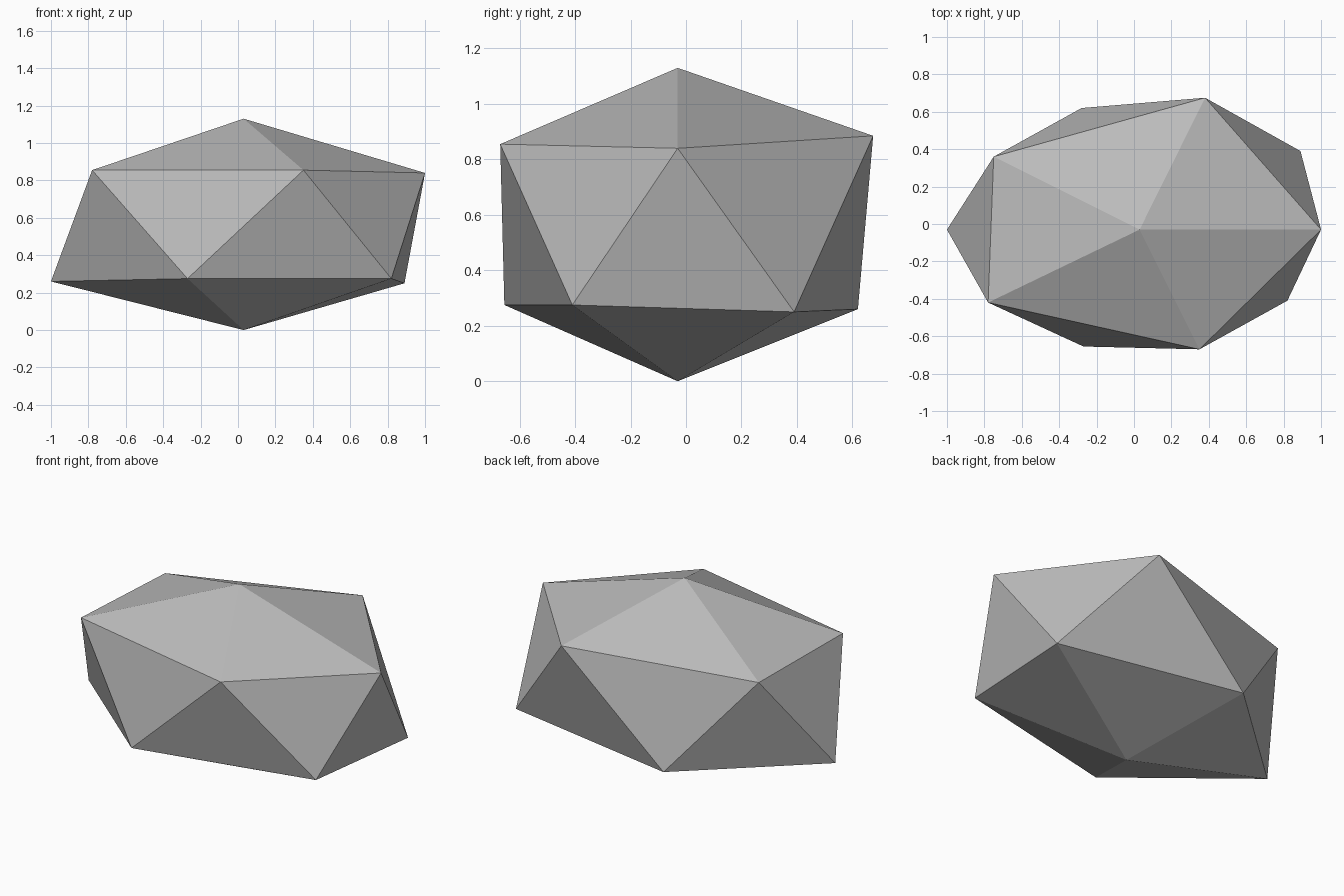
import bpy
import bmesh

cube = bpy.data.objects.get("Cube")
if cube:
    bpy.data.objects.remove(cube, do_unlink=True)

# Stone colour
stone = bpy.data.materials.new("stone grey")
stone.use_nodes = True
grey = (0.5, 0.5, 0.5, 1)
stone.diffuse_color = grey
stone.node_tree.nodes["Principled BSDF"].inputs["Base Color"].default_value = grey

# Irregular twenty-sided rock: two tips and two staggered rings of corners
bm = bmesh.new()
top = bm.verts.new((0.03, -0.03, 1.13))
bottom = bm.verts.new((0.03, -0.03, 0))
upper = [bm.verts.new(p) for p in (
    (1.0, -0.03, 0.84), (0.38, 0.675, 0.885), (-0.75, 0.36, 0.84),
    (-0.78, -0.42, 0.855), (0.35, -0.67, 0.855))]
lower = [bm.verts.new(p) for p in (
    (0.89, 0.39, 0.25), (-0.28, 0.62, 0.26), (-1.0, -0.03, 0.26),
    (-0.27, -0.655, 0.275), (0.82, -0.41, 0.275))]

# Caps and the zigzag band of triangles between the rings
for i in range(len(upper)):
    j = (i + 1) % len(upper)
    bm.faces.new((top, upper[i], upper[j]))
    bm.faces.new((upper[i], lower[i], upper[j]))
    bm.faces.new((upper[j], lower[i], lower[j]))
    bm.faces.new((bottom, lower[j], lower[i]))

mesh = bpy.data.meshes.new("rock")
bm.to_mesh(mesh)
bm.free()
mesh.materials.append(stone)
rock = bpy.data.objects.new("rock", mesh)
bpy.context.collection.objects.link(rock)
